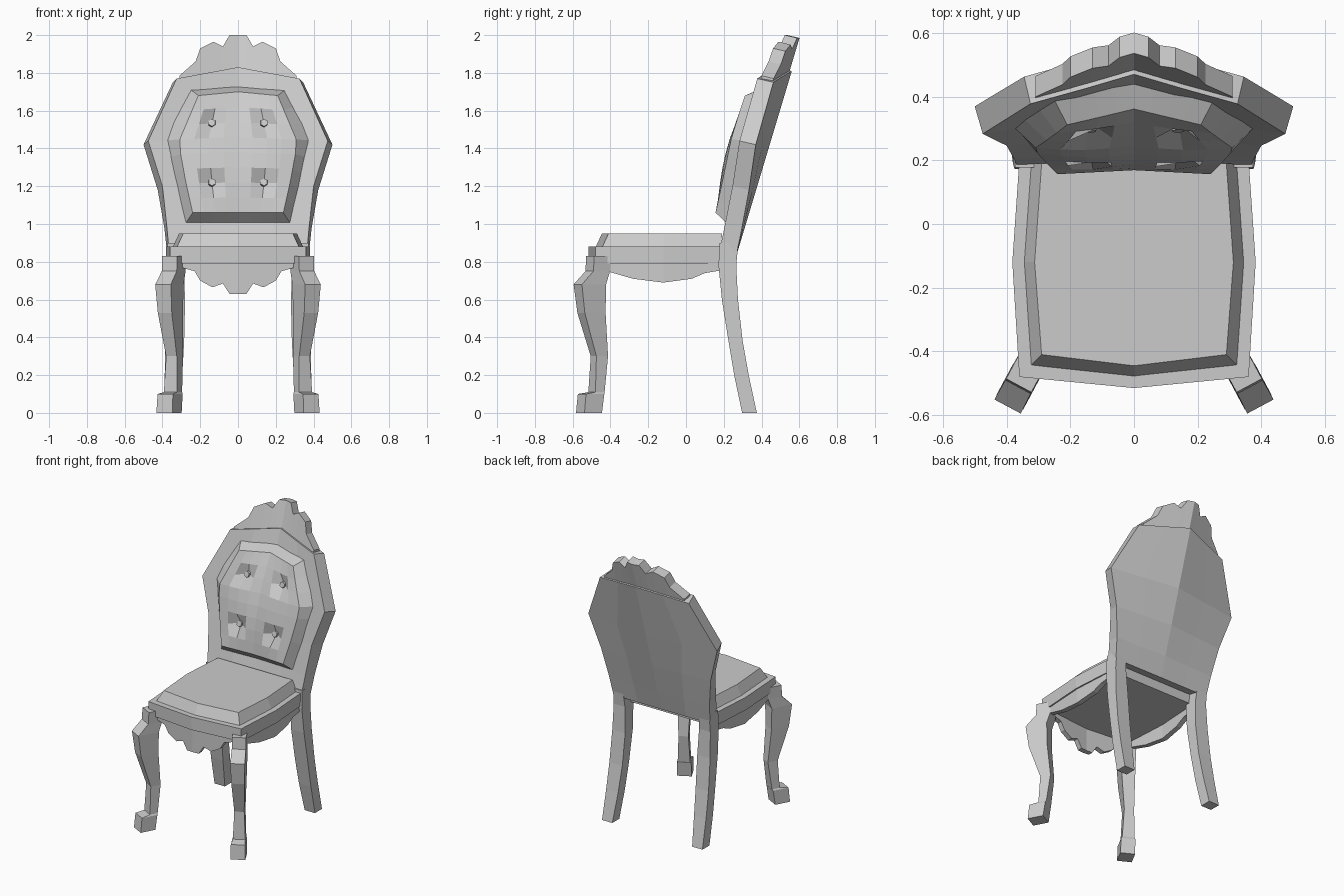
import bpy, bmesh, math
from mathutils import Vector

cube = bpy.data.objects.get("Cube")
if cube:
    bpy.data.objects.remove(cube, do_unlink=True)

GREY = (0.6, 0.6, 0.6, 1)
grey = bpy.data.materials.new("plain grey")
grey.use_nodes = True
grey.diffuse_color = GREY
grey.node_tree.nodes["Principled BSDF"].inputs["Base Color"].default_value = GREY


def finish(name, bm):
    bmesh.ops.recalc_face_normals(bm, faces=bm.faces)
    mesh = bpy.data.meshes.new(name)
    bm.to_mesh(mesh)
    bm.free()
    mesh.materials.append(grey)
    ob = bpy.data.objects.new(name, mesh)
    bpy.context.collection.objects.link(ob)
    return ob


def slab(name, front, back):
    """Solid between two matching grids of points (lists of rows)."""
    bm = bmesh.new()
    a, b = [[[bm.verts.new(p) for p in row] for row in g] for g in (front, back)]
    n, m = len(a), len(a[0])
    for g in (a, b):
        for i in range(n - 1):
            for j in range(m - 1):
                bm.faces.new((g[i][j], g[i][j + 1], g[i + 1][j + 1], g[i + 1][j]))
    rim = [(0, j) for j in range(m)] + [(i, m - 1) for i in range(1, n)]
    rim += [(n - 1, j) for j in range(m - 2, -1, -1)] + [(i, 0) for i in range(n - 2, 0, -1)]
    for (i, j), (k, l) in zip(rim, rim[1:] + rim[:1]):
        bm.faces.new((a[i][j], a[k][l], b[k][l], b[i][j]))
    return finish(name, bm)


def interp(points, t):
    for (t0, v0), (t1, v1) in zip(points, points[1:]):
        if t <= t1:
            return v0 + (v1 - v0) * (t - t0) / (t1 - t0)
    return points[-1][1]


def mirrored(half):
    """Extend a profile starting at x = 0 to both sides."""
    return [(-x, z) for x, z in half[:0:-1]] + half


def rear_y(x, z):
    """Leaning, wrapped rear surface of the backrest."""
    return 0.275 + 0.3 * (z - 0.88) - 0.25 * abs(x) * (z - 0.85)


# Backrest frame
HALF = (-1, -0.5, 0, 0.5, 1)
FRAME = [(0.86, 0.365, 0.375), (1.0, 0.378, 0.39), (1.2, 0.40, 0.425),
         (1.44, 0.475, 0.50), (1.77, 0.325, 0.345)]
front, back = [], []
for z, wf, wb in FRAME:
    rise = 0.06 if z > 1.7 else 0
    zs = [z + rise * (1 - abs(f)) for f in HALF]
    front.append([(f * wf, rear_y(f * wf, h) - 0.09, h) for f, h in zip(HALF, zs)])
    back.append([(f * wb, rear_y(f * wb, h), h - 0.02) for f, h in zip(HALF, zs)])
slab("backrest_frame", front, back)

# Scalloped crest on top of the backrest
CREST = mirrored([(0, 2.0), (0.045, 2.0), (0.08, 1.94), (0.13, 1.965),
                  (0.2, 1.93), (0.225, 1.86), (0.31, 1.785)])
grids = []
for dy, dz in ((-0.075, 0), (-0.01, -0.015)):
    grids.append([[(x, rear_y(x, z) + dy, z + dz) for x, z in row]
                  for row in ([(x, 1.75) for x, _ in CREST], CREST)])
slab("crest", *grids)

# Tufted back cushion: bulging face with four pinched points, bevelled rim
N = 8
INNER = [(0, 0.24), (0.25, 0.275), (0.6, 0.315), (1, 0.21)]
OUTER = [(0, 0.28), (0.3, 0.33), (0.65, 0.385), (1, 0.25)]
front, back, dimples = [], [], []
for i in range(N + 1):
    t = i / N
    face, rim = [], []
    for j in range(N + 1):
        f = 2 * j / N - 1
        rise = 0.02 * (1 - abs(f)) * t
        x, z = f * interp(INNER, t), 1.06 + 0.62 * t + rise
        out = 0.07 + 0.045 * math.sin(math.pi * t) * (1 - f * f)
        pinched = i in (2, 6) and j in (2, 6)
        if pinched:
            out -= 0.055
        p = (x, rear_y(x, z) - 0.09 - out, z)
        face.append(p)
        if pinched:
            dimples.append(p)
        x, z = f * interp(OUTER, t), 1.0 + 0.71 * t + rise
        rim.append((x, rear_y(x, z) - 0.08, z))
    front.append(face)
    back.append(rim)
slab("back_cushion", front, back)

# Cushion buttons
for p in dimples:
    bm = bmesh.new()
    bmesh.ops.create_cone(bm, cap_ends=True, segments=6, radius1=0.026,
                          radius2=0.02, depth=0.035)
    button = finish("cushion_button", bm)
    button.rotation_euler = (math.radians(75), 0, 0)
    button.location = Vector(p) + Vector((0, -0.01, 0))


# Seat rail and bevelled seat cushion
def seat_rows(z, inset, rear):
    rows = []
    for y, w, bow in ((rear, 0.36, 0), (-0.12, 0.382, 0), (-0.48 + inset, 0.36, -0.035)):
        rows.append([(f * (w - inset), y + bow * (f == 0), z) for f in (-1, 0, 1)])
    return rows


slab("seat_rail", seat_rows(0.88, 0, 0.2), seat_rows(0.79, 0, 0.2))
slab("seat_cushion", seat_rows(0.95, 0.07, 0.19), seat_rows(0.87, 0.033, 0.19))

# Front apron
APRON = mirrored([(0, 0.63), (0.045, 0.63), (0.08, 0.685), (0.135, 0.665),
                  (0.2, 0.7), (0.23, 0.75), (0.32, 0.775)])
grids = []
for y in (-0.505, -0.47):
    grids.append([[(x, y + 0.1 * abs(x), z) for x, z in row]
                  for row in ([(x, 0.8) for x, _ in APRON], APRON)])
slab("front_apron", *grids)

# Side aprons, front legs and back legs, on both sides
SIDE = [(-0.46, 0.76), (-0.4, 0.745), (-0.28, 0.71), (-0.12, 0.69),
        (0.03, 0.71), (0.1, 0.74), (0.19, 0.755)]
# height, outer offset, inner offset, half width
FRONT_LEG = [(0.83, 0.025, -0.07, 0.045), (0.75, 0.03, -0.07, 0.045),
             (0.68, 0.1, -0.045, 0.047), (0.53, 0.08, -0.045, 0.042),
             (0.3, 0.005, -0.065, 0.032), (0.11, 0.015, -0.04, 0.04),
             (0.1, 0.075, -0.035, 0.046), (0, 0.085, -0.02, 0.048)]
# height, inner x, outer x, front y, rear y
BACK_LEG = [(0, 0.31, 0.39, 0.297, 0.375), (0.2, 0.295, 0.388, 0.255, 0.332),
            (0.38, 0.285, 0.385, 0.225, 0.3), (0.6, 0.28, 0.38, 0.19, 0.275),
            (0.78, 0.288, 0.375, 0.172, 0.266), (0.9, 0.298, 0.374, 0.178, 0.277)]
HIP, OUT, ACROSS = Vector((0.35, -0.485)), Vector((0.47, -0.88)), Vector((0.88, 0.47))

for s, side in ((1, "left"), (-1, "right")):
    grids = []
    for w in (0.372, 0.337):
        grids.append([[(s * (w - 0.06 * abs(y + 0.12)), y, z) for y, z in row]
                      for row in ([(y, 0.8) for y, _ in SIDE], SIDE)])
    slab("apron_" + side, *grids)

    grids = [[], []]
    for z, outer, inner, half in FRONT_LEG:
        for grid, u in zip(grids, (outer, inner)):
            pair = [HIP + OUT * u + ACROSS * k for k in (-half, half)]
            grid.append([(s * p.x, p.y, z) for p in pair])
    slab("front_leg_" + side, *grids)

    grids = [[], []]
    for z, x0, x1, y0, y1 in BACK_LEG:
        for grid, y in zip(grids, (y0, y1)):
            grid.append([(s * x0, y, z), (s * x1, y, z)])
    slab("back_leg_" + side, *grids)
